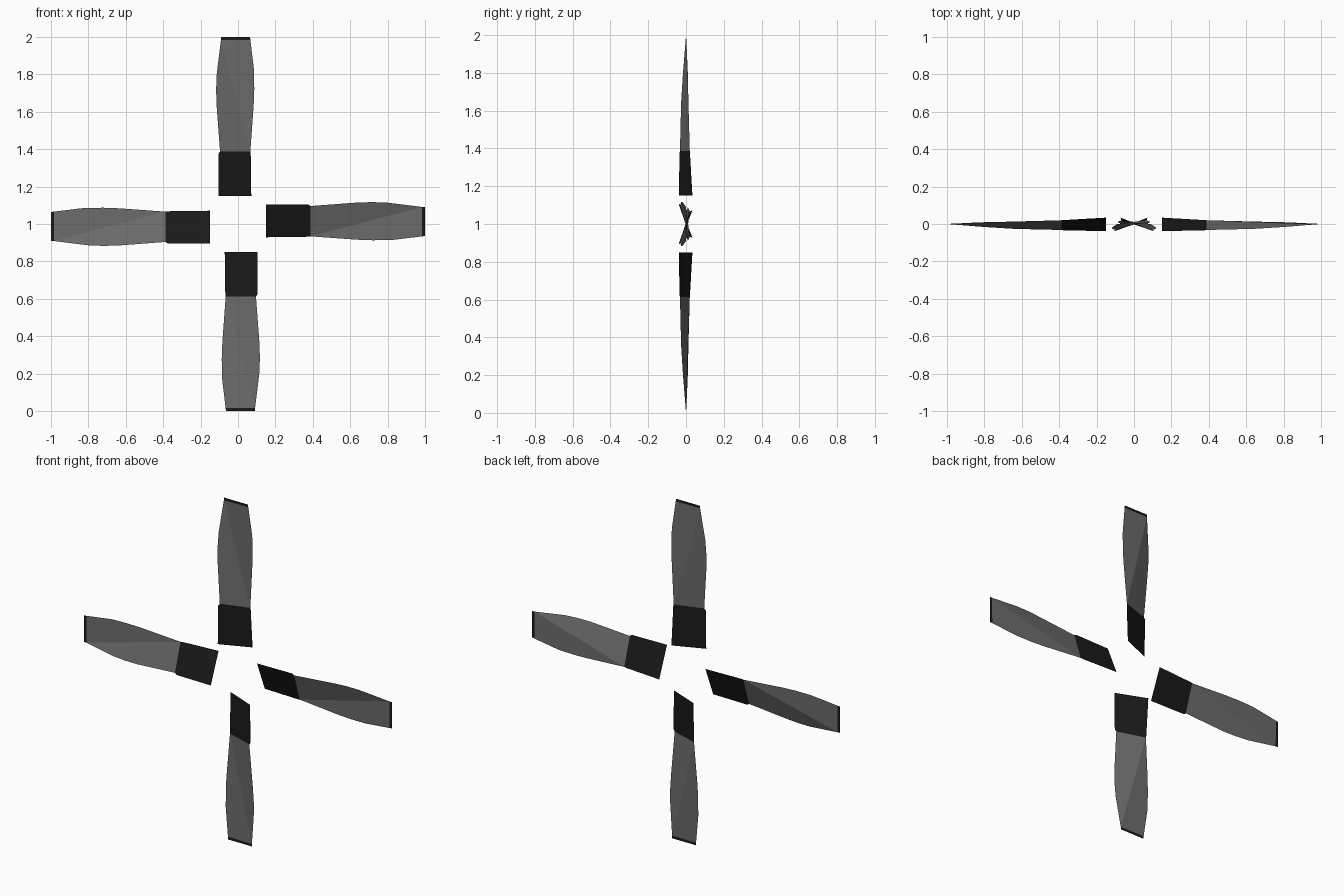
import bpy
from math import pi
from mathutils import Matrix

if "Cube" in bpy.data.objects:
    bpy.data.objects.remove(bpy.data.objects["Cube"])


def material(name, v):
    m = bpy.data.materials.new(name)
    m.diffuse_color = (v, v, v, 1)
    m.use_nodes = True
    m.node_tree.nodes["Principled BSDF"].inputs["Base Color"].default_value = m.diffuse_color
    return m


grey = material("blade_grey", 0.15)
black = material("blade_black", 0.01)

# One twisted blade pointing up; points are (x, y, distance from hub centre)
leading = [(-0.105, -0.038, 0.15), (-0.105, -0.034, 0.375), (-0.096, -0.032, 0.387),
           (-0.115, -0.026, 0.64), (-0.117, -0.021, 0.72), (-0.114, -0.016, 0.80),
           (-0.091, -0.001, 0.985), (-0.09, 0, 1)]
trailing = [(0.071, 0.034, 0.15), (0.068, 0.021, 0.375), (0.066, 0.02, 0.387),
            (0.084, 0.013, 0.64), (0.087, 0.011, 0.72), (0.086, 0.009, 0.82),
            (0.066, 0.001, 0.985), (0.064, 0, 1)]
verts = leading + trailing
L, T = 0, len(leading)
faces = [
    (L, T, T + 1, L + 1), (L + 1, T + 1, T + 2, L + 2),                # root cuff
    (T + 2, L + 6, L + 5, L + 4, L + 3, L + 2),                        # leading half
    (T + 2, T + 3, T + 4, T + 5, T + 6, L + 6),                        # trailing half
    (L + 6, T + 6, T + 7, L + 7),                                      # tip band
]
mesh = bpy.data.meshes.new("blade")
mesh.from_pydata(verts, [], faces)
for m in (grey, black):
    mesh.materials.append(m)
for p, idx in zip(mesh.polygons, (1, 1, 0, 0, 1)):
    p.material_index = idx

# Four blades around the hub axis
for i, name in enumerate(("top", "right", "bottom", "left")):
    blade = bpy.data.objects.new(name + "_blade", mesh)
    bpy.context.collection.objects.link(blade)
    blade.matrix_world = Matrix.Translation((0, 0, 1)) @ Matrix.Rotation(i * pi / 2, 4, 'Y')
